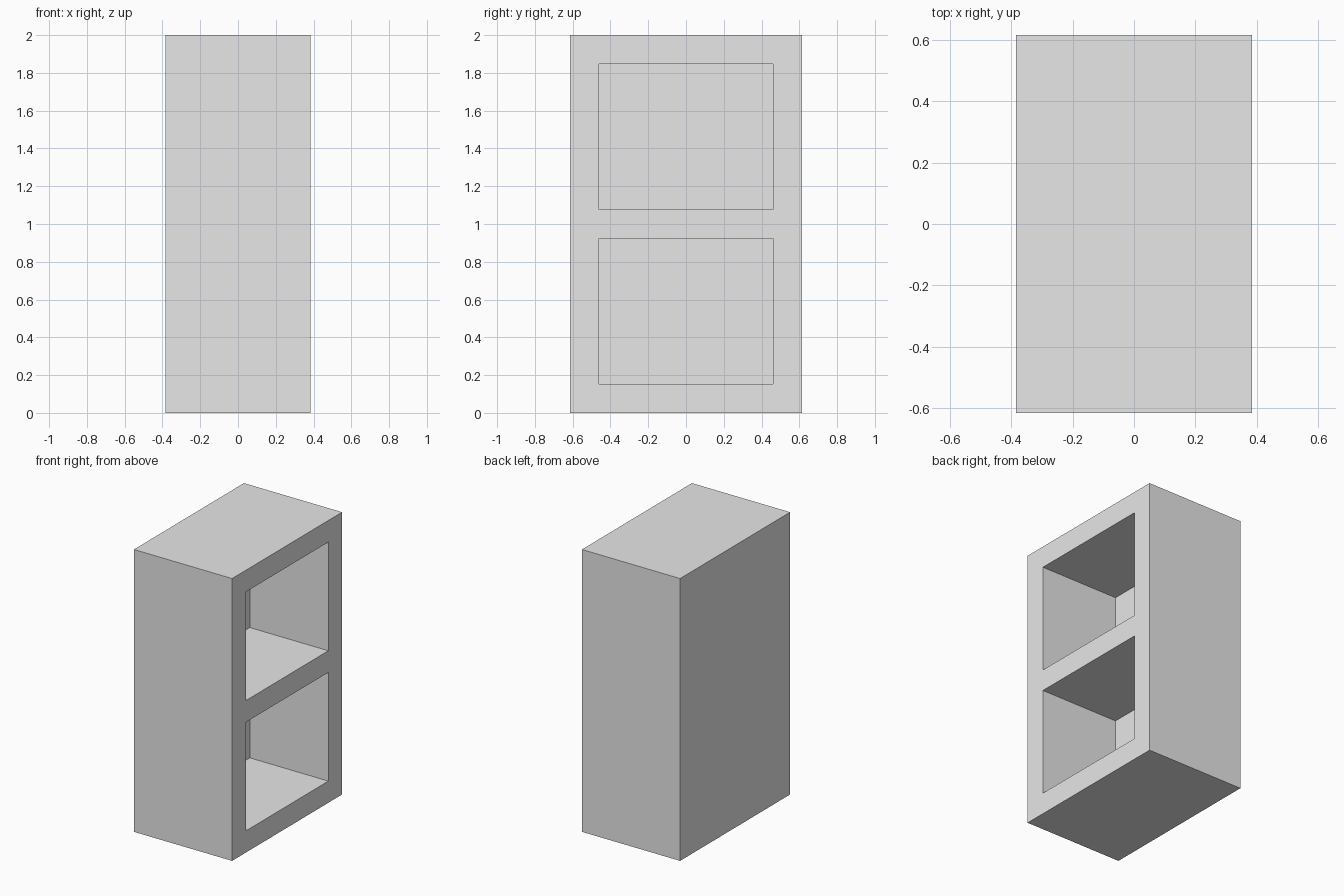
import bpy
import bmesh
from mathutils import Matrix, Vector

default = bpy.data.objects.get("Cube")
if default:
    bpy.data.objects.remove(default, do_unlink=True)

# Proportions: everything is a whole number of board thicknesses
T = 2 / 13
WIDTH, DEPTH, HEIGHT = 5 * T, 8 * T, 13 * T
BAY_HEIGHT = 5 * T

grey = bpy.data.materials.new("light_grey")
grey.use_nodes = True
colour = (0.8, 0.8, 0.8, 1)
grey.diffuse_color = colour
grey.node_tree.nodes["Principled BSDF"].inputs["Base Color"].default_value = colour

# Cabinet body
bm = bmesh.new()
bmesh.ops.create_cube(bm, size=1)
bmesh.ops.scale(bm, vec=(WIDTH, DEPTH, HEIGHT), verts=bm.verts)
bmesh.ops.translate(bm, vec=(0, 0, HEIGHT / 2), verts=bm.verts)


def open_face():
    return max(bm.faces, key=lambda f: f.normal.x * f.calc_area())


# Split the open side at the middle of the shelf, then inset and push in each bay
bm.normal_update()
face = open_face()
split = bmesh.ops.bisect_plane(
    bm, geom=[face] + list(face.edges) + list(face.verts),
    plane_co=(0, 0, HEIGHT / 2), plane_no=(0, 0, 1))
bm.normal_update()
halves = [f for f in bm.faces if f.normal.x > 0.9]
for half in halves:
    middle = half.calc_center_median().z
    bmesh.ops.inset_individual(bm, faces=[half], thickness=T / 2, use_even_offset=True)
    # Exact opening: one board at the rim, half a board at the shelf
    low = T if middle < HEIGHT / 2 else HEIGHT / 2 + T / 2
    for v in half.verts:
        v.co.y = (DEPTH / 2 - T) * (1 if v.co.y > 0 else -1)
        v.co.z = low + (BAY_HEIGHT if v.co.z > middle else 0)
    pushed = bmesh.ops.extrude_discrete_faces(bm, faces=[half])["faces"][0]
    bmesh.ops.translate(bm, vec=(T - WIDTH, 0, 0), verts=pushed.verts)

bmesh.ops.recalc_face_normals(bm, faces=bm.faces)
mesh = bpy.data.meshes.new("cabinet")
bm.to_mesh(mesh)
bm.free()
mesh.materials.append(grey)
cabinet = bpy.data.objects.new("cabinet", mesh)
bpy.context.collection.objects.link(cabinet)
